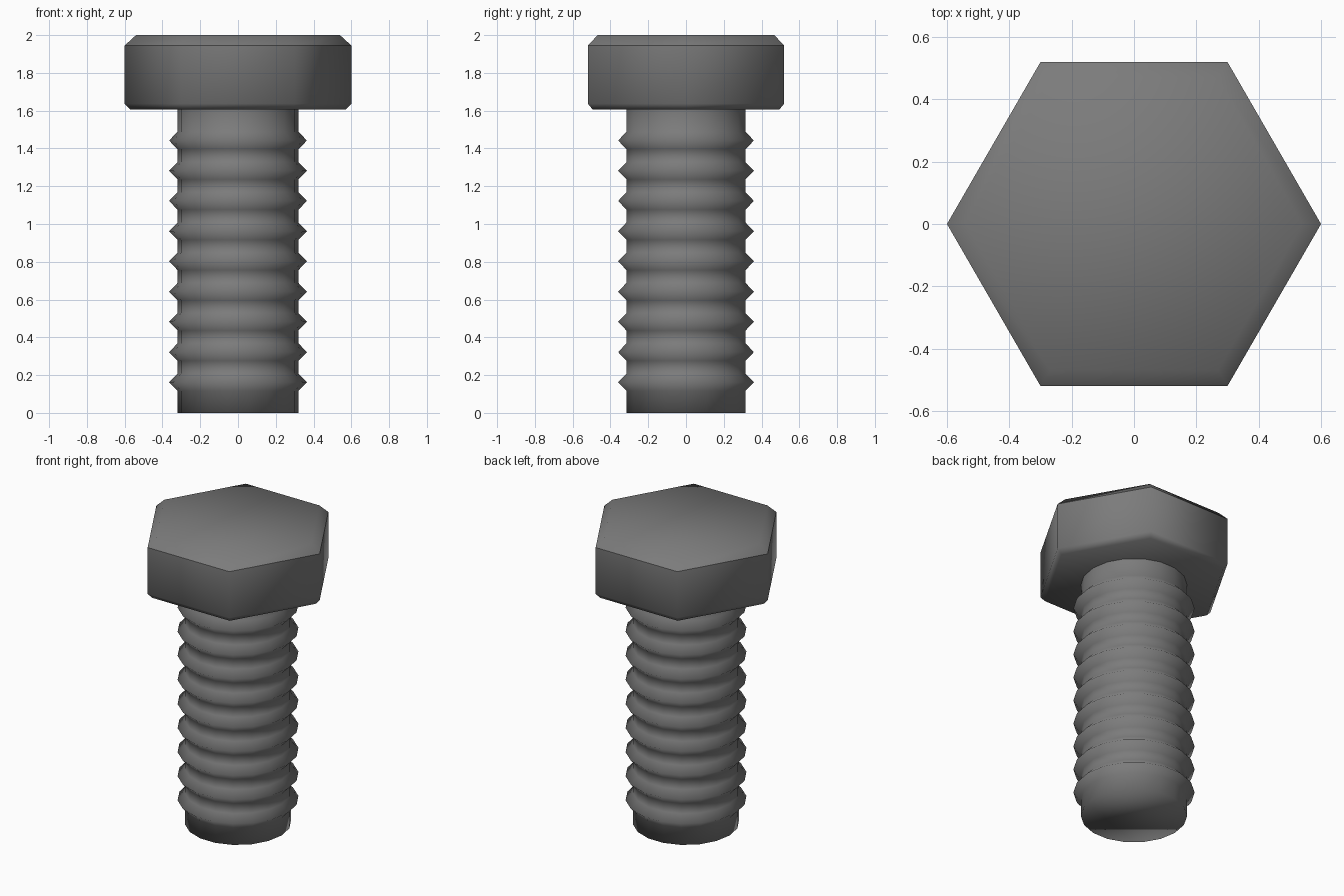
import bpy, bmesh, math

if "Cube" in bpy.data.objects:
    bpy.data.objects.remove(bpy.data.objects["Cube"])

steel = bpy.data.materials.new("dark grey steel")
steel.diffuse_color = (0.2, 0.2, 0.2, 1)
steel.use_nodes = True
steel.node_tree.nodes["Principled BSDF"].inputs["Base Color"].default_value = steel.diffuse_color


def lathe(name, profile, sides, cap_top=True, sharp_z=()):
    """Stack rings of (radius, z), capped, smooth except at sharp_z rings."""
    bm = bmesh.new()
    rings = []
    for r, z in profile:
        rings.append([bm.verts.new((r * math.cos(2 * math.pi * i / sides),
                                    r * math.sin(2 * math.pi * i / sides), z))
                      for i in range(sides)])
    for a, b in zip(rings, rings[1:]):
        for i in range(sides):
            j = (i + 1) % sides
            bm.faces.new((a[i], a[j], b[j], b[i]))
    bm.faces.new(rings[0][::-1])
    if cap_top:
        bm.faces.new(rings[-1])
    for f in bm.faces:
        f.smooth = True
    for e in bm.edges:
        if any(all(abs(v.co.z - z) < 1e-4 for v in e.verts) for z in sharp_z):
            e.smooth = False
    mesh = bpy.data.meshes.new(name)
    bm.to_mesh(mesh)
    bm.free()
    mesh.materials.append(steel)
    obj = bpy.data.objects.new(name, mesh)
    bpy.context.collection.objects.link(obj)
    return obj


# Hexagonal head, bevelled above and slightly below
lathe("hex_head", [(0.57, 1.605), (0.6, 1.637), (0.6, 1.945), (0.54, 2.0)],
      6, sharp_z=(1.945,))

# Threaded shaft with nine ring ridges
root, crest, half = 0.32, 0.365, 0.046
profile = [(root, 0.0)]
for k in range(9):
    z = 0.162 + 0.16 * k
    profile += [(root, z - half), (crest, z), (root, z + half)]
profile.append((root, 1.605))
lathe("threaded_shaft", profile, 18, cap_top=False)
